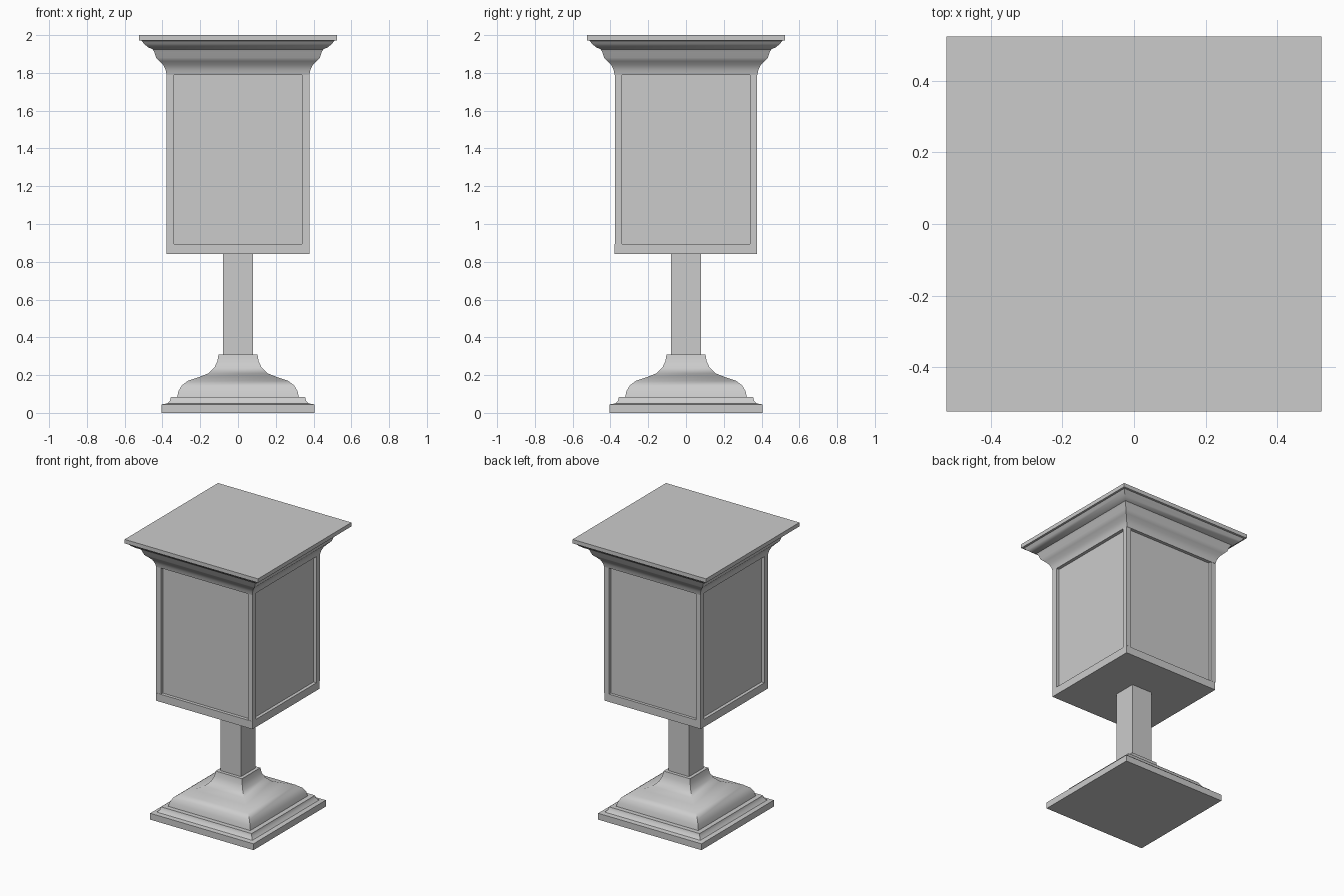
import bpy, bmesh

if "Cube" in bpy.data.objects:
    bpy.data.objects.remove(bpy.data.objects["Cube"])


def finish(name, bm):
    bmesh.ops.recalc_face_normals(bm, faces=bm.faces)
    mesh = bpy.data.meshes.new(name)
    bm.to_mesh(mesh)
    bm.free()
    obj = bpy.data.objects.new(name, mesh)
    bpy.context.collection.objects.link(obj)
    return obj


def square_loft(name, profile, angle=0.6):
    """Sweep a (half width, height) profile around a square, capped at both ends."""
    bm = bmesh.new()
    rings = [[bm.verts.new((sx * r, sy * r, z)) for sx, sy in ((-1, -1), (1, -1), (1, 1), (-1, 1))]
             for r, z in profile]
    for a, b in zip(rings, rings[1:]):
        for i in range(4):
            j = (i + 1) % 4
            bm.faces.new((a[i], a[j], b[j], b[i]))
    bm.faces.new(rings[0][::-1])
    bm.faces.new(rings[-1])
    obj = finish(name, bm)
    bpy.ops.object.select_all(action='DESELECT')
    obj.select_set(True)
    bpy.context.view_layer.objects.active = obj
    bpy.ops.object.shade_smooth_by_angle(angle=angle)
    return obj


def box(name, lo, hi):
    bm = bmesh.new()
    bmesh.ops.create_cube(bm, size=1)
    for v in bm.verts:
        v.co = [(l + h) / 2 + c * (h - l) for c, l, h in zip(v.co, lo, hi)]
    return finish(name, bm)


# Stepped plinth and moulded foot
square_loft("base", [
    (0.405, 0), (0.405, 0.045), (0.375, 0.05), (0.36, 0.065), (0.355, 0.085),
    (0.322, 0.085), (0.315, 0.115), (0.298, 0.145), (0.265, 0.17), (0.205, 0.19),
    (0.155, 0.21), (0.125, 0.24), (0.109, 0.275), (0.103, 0.31)])

# Square stem
box("stem", (-0.08, -0.08, 0.30), (0.08, 0.08, 0.85))

# Lantern body: floor slab, recessed panes, corner posts
box("lantern_floor", (-0.378, -0.378, 0.84), (0.378, 0.375, 0.895))
box("lantern_panes", (-0.355, -0.355, 0.89), (0.355, 0.355, 1.80))
for sx in (-1, 1):
    for sy in (-1, 1):
        xs, ys = sorted((sx * 0.34, sx * 0.378)), sorted((sy * 0.338, sy * 0.376))
        box("corner_post", (xs[0], ys[0], 0.895), (xs[1], ys[1], 1.80))

# Flared cornice with flat top plate
square_loft("cornice", [
    (0.378, 1.79), (0.383, 1.815), (0.396, 1.842), (0.415, 1.862), (0.433, 1.88),
    (0.443, 1.91), (0.452, 1.925), (0.475, 1.935), (0.497, 1.953), (0.51, 1.97),
    (0.523, 1.972), (0.523, 2.0)])
